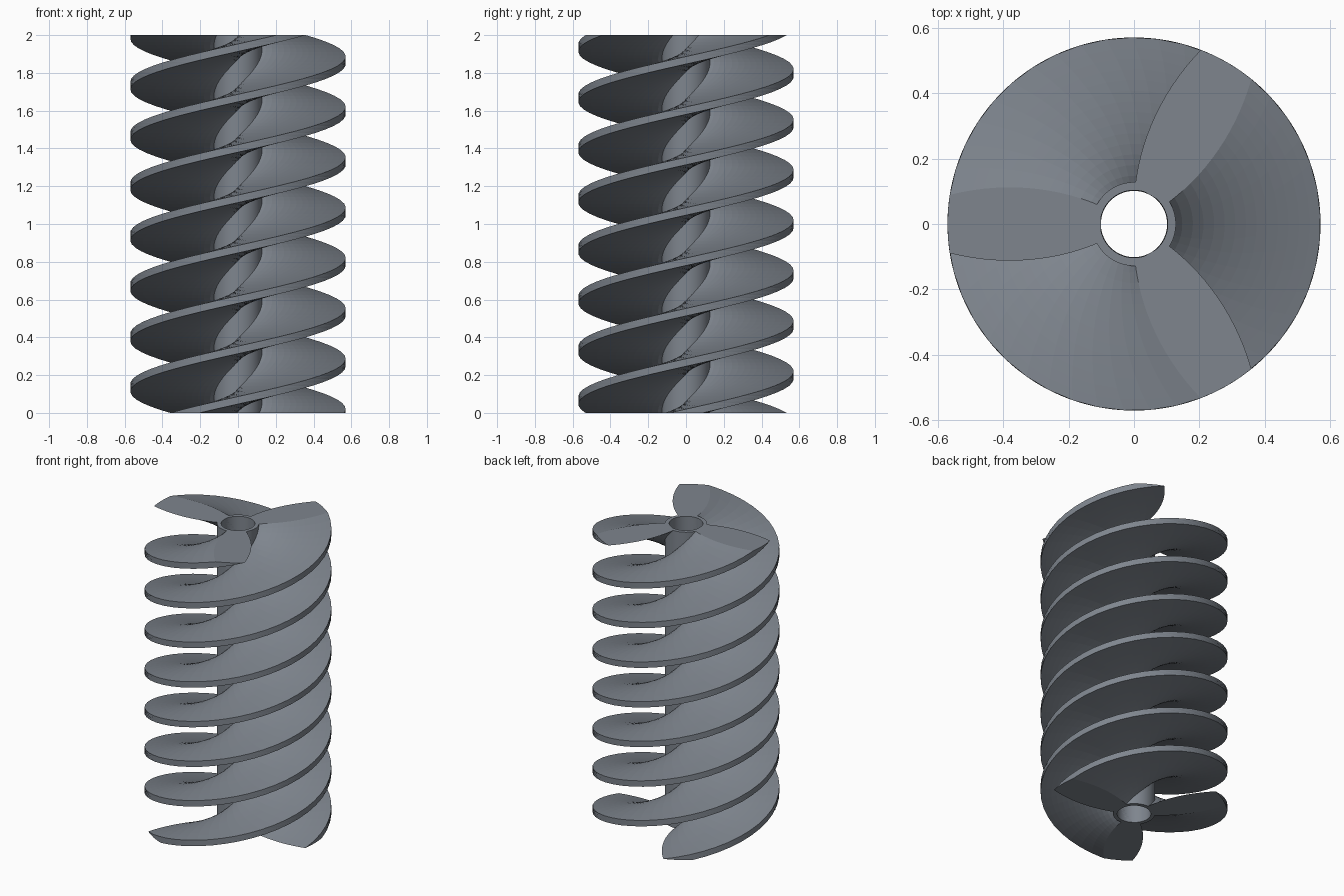
import bpy
import bmesh
from math import cos, sin, tau, pi

if "Cube" in bpy.data.objects:
    bpy.data.objects.remove(bpy.data.objects["Cube"])

HEIGHT, LEAD = 2.0, 0.8
RIM, CORE, BORE = 0.57, 0.128, 0.103
SLICES, STARTS = 112, 3

steel = bpy.data.materials.new("steel_grey")
steel.use_nodes = True
colour = (0.21, 0.235, 0.27, 1)
steel.diffuse_color = colour
steel.node_tree.nodes["Principled BSDF"].inputs["Base Color"].default_value = colour


def finish(name, bm):
    bmesh.ops.recalc_face_normals(bm, faces=bm.faces)
    mesh = bpy.data.meshes.new(name)
    bm.to_mesh(mesh)
    bm.free()
    mesh.materials.append(steel)
    obj = bpy.data.objects.new(name, mesh)
    bpy.context.collection.objects.link(obj)
    return obj


def half_angle(r):
    # The flight thins from root to rim
    thickness = 0.02 + 0.095 * (RIM - r)
    return thickness / LEAD * tau


def flight_section():
    # Horizontal slice through one flight, as (radius, angle) pairs
    steps, arc = 14, 4
    radii = [0.115 + (RIM - 0.115) * i / steps for i in range(steps + 1)]
    tip = half_angle(RIM)
    lower = [(r, -half_angle(r)) for r in radii]
    rim = [(RIM, tip * (2 * i / arc - 1)) for i in range(1, arc)]
    upper = [(r, half_angle(r)) for r in reversed(radii)]
    return lower + rim + upper


# Twisted flights
for k in range(STARTS):
    bm = bmesh.new()
    section = flight_section()
    rings = []
    for s in range(SLICES + 1):
        z = HEIGHT * s / SLICES
        turn = pi + k * tau / STARTS + (z - HEIGHT) / LEAD * tau
        rings.append([bm.verts.new((r * cos(a + turn), r * sin(a + turn), z))
                      for r, a in section])
    n = len(section)
    for low, high in zip(rings, rings[1:]):
        for i in range(n):
            j = (i + 1) % n
            bm.faces.new((low[i], low[j], high[j], high[i]))
    bm.faces.new(rings[0])
    bm.faces.new(rings[-1])
    finish(f"screw_flight_{k + 1}", bm)

# Hollow core tube
bm = bmesh.new()
sides = 64
profile = [(CORE, 0), (CORE, HEIGHT), (BORE, HEIGHT), (BORE, 0)]
loops = [[bm.verts.new((r * cos(tau * i / sides), r * sin(tau * i / sides), z))
          for i in range(sides)] for r, z in profile]
for a, b in zip(loops, loops[1:] + loops[:1]):
    for i in range(sides):
        j = (i + 1) % sides
        bm.faces.new((a[i], a[j], b[j], b[i]))
core = finish("core_tube", bm)
bpy.context.view_layer.objects.active = core
core.select_set(True)
bpy.ops.object.shade_smooth_by_angle()
